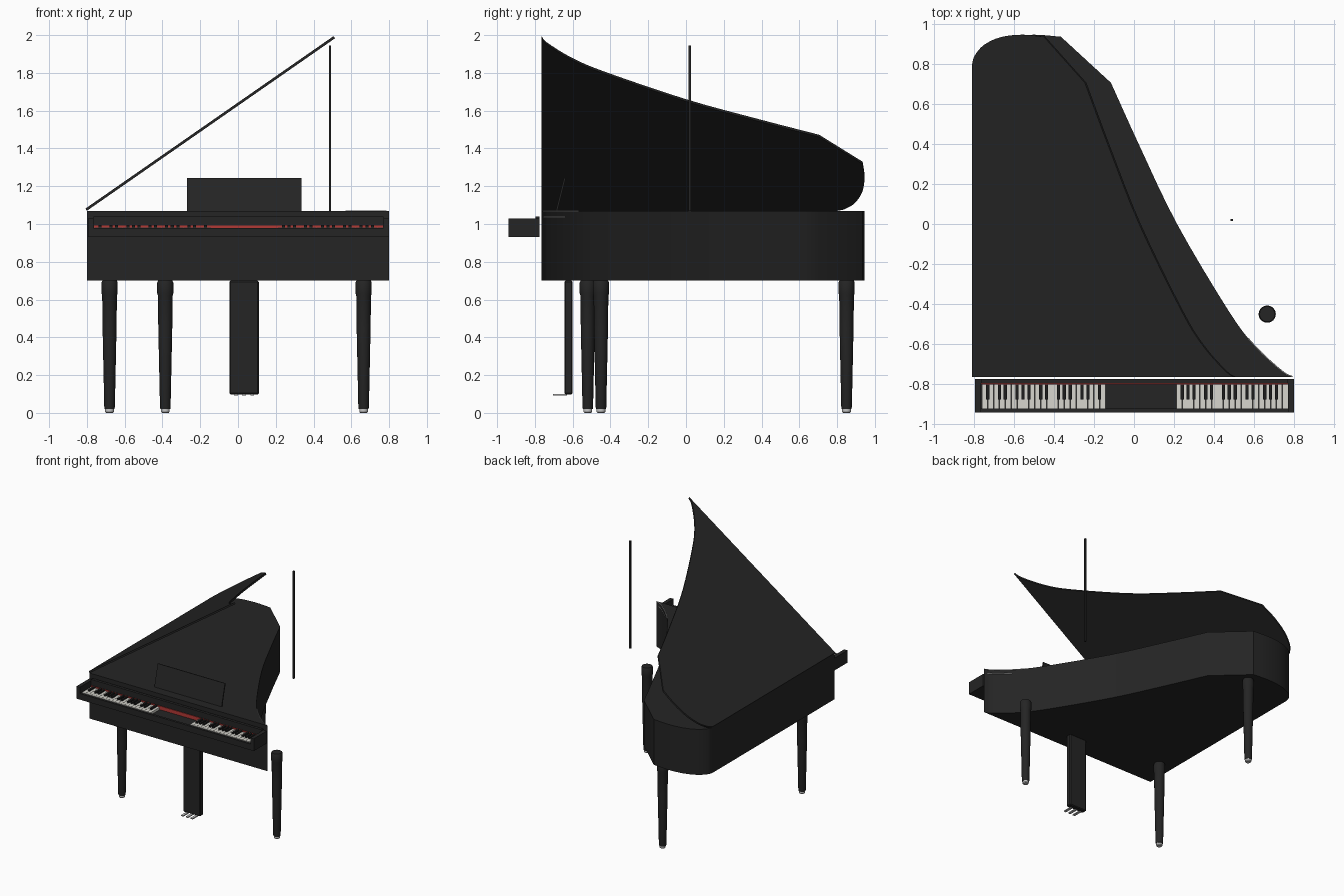
import bpy, bmesh, math
from mathutils import Matrix, Vector

if "Cube" in bpy.data.objects:
    bpy.data.objects.remove(bpy.data.objects["Cube"], do_unlink=True)


def material(name, rgb):
    m = bpy.data.materials.new(name)
    m.use_nodes = True
    m.diffuse_color = (*rgb, 1)
    bsdf = m.node_tree.nodes["Principled BSDF"]
    bsdf.inputs["Base Color"].default_value = (*rgb, 1)
    bsdf.inputs["Roughness"].default_value = 0.5
    return m


BLACK = material("black lacquer", (0.018, 0.018, 0.018))
EBONY = material("black key", (0.012, 0.012, 0.012))
IVORY = material("white key", (0.68, 0.67, 0.62))
FELT = material("red felt", (0.45, 0.04, 0.035))
METAL = material("light metal", (0.55, 0.55, 0.55))


def finish(name, bm, mat, smooth=False):
    bmesh.ops.recalc_face_normals(bm, faces=bm.faces)
    me = bpy.data.meshes.new(name)
    bm.to_mesh(me)
    bm.free()
    me.materials.append(mat)
    ob = bpy.data.objects.new(name, me)
    bpy.context.collection.objects.link(ob)
    if smooth:
        bpy.ops.object.select_all(action="DESELECT")
        ob.select_set(True)
        bpy.context.view_layer.objects.active = ob
        bpy.ops.object.shade_smooth_by_angle(angle=math.radians(30))
    return ob


def add_box(bm, x, y, z):
    size = [b - a for a, b in (x, y, z)]
    mid = [(a + b) / 2 for a, b in (x, y, z)]
    bmesh.ops.create_cube(bm, size=1, matrix=Matrix.Translation(mid) @ Matrix.Diagonal((*size, 1)))


def box(name, x, y, z, mat):
    bm = bmesh.new()
    add_box(bm, x, y, z)
    return finish(name, bm, mat)


def slab(name, outline, z0, z1, mat, matrix=Matrix()):
    bm = bmesh.new()
    face = bm.faces.new([bm.verts.new((x, y, z0)) for x, y in outline])
    top = bmesh.ops.extrude_face_region(bm, geom=[face])["geom"]
    bmesh.ops.translate(bm, vec=(0, 0, z1 - z0), verts=[v for v in top if isinstance(v, bmesh.types.BMVert)])
    bmesh.ops.transform(bm, matrix=matrix, verts=bm.verts)
    return finish(name, bm, mat, True)


def spline(points, steps=4):
    # Catmull-Rom curve through the points
    pts = [Vector(p) for p in points]
    pts = [2 * pts[0] - pts[1]] + pts + [2 * pts[-1] - pts[-2]]
    out = []
    for a, b, c, d in zip(pts, pts[1:], pts[2:], pts[3:]):
        for i in range(steps):
            t = i / steps
            out.append(b + (c - a) * t / 2 + (2 * a - 5 * b + 4 * c - d) * t * t / 2
                       + (3 * b - a - 3 * c + d) * t ** 3 / 2)
    return out + [pts[-2]]


# Wing-shaped outline shared by the case and the lid
bent_side = spline([(0.8, -0.765), (0.74, -0.735), (0.6, -0.605), (0.47, -0.43), (0.215, 0),
                    (0.03, 0.385), (-0.115, 0.705)])
tail = spline([(-0.365, 0.935), (-0.5, 0.945), (-0.63, 0.932), (-0.73, 0.893), (-0.785, 0.84), (-0.8, 0.8)])
outline = [Vector((-0.8, -0.765))] + bent_side + tail

slab("case", outline, 0.7, 1.07, BLACK)

# Raised lid, hinged along the straight side
hinge = Vector((-0.8, 0, 1.07))
raise_lid = (Matrix.Translation(hinge) @ Matrix.Rotation(-math.radians(34.8), 4, "Y")
             @ Matrix.Translation(-hinge))
slab("lid", outline, 1.07, 1.084, BLACK, raise_lid)
box("lid_prop", (0.481, 0.493), (0.014, 0.026), (1.07, 1.945), BLACK)

# Thin light trim by the front corner of the bent side
for i, (z, first, last) in enumerate([(1.068, 1, 10), (1.036, 2, 8)]):
    cu = bpy.data.curves.new("corner_trim", "CURVE")
    cu.dimensions = "3D"
    cu.bevel_depth = 0.003
    cu.bevel_resolution = 1
    path = bent_side[first:last]
    sp = cu.splines.new("POLY")
    sp.points.add(len(path) - 1)
    for p, v in zip(sp.points, path):
        p.co = (v.x, v.y, z, 1)
    cu.materials.append(METAL)
    bpy.context.collection.objects.link(bpy.data.objects.new(f"corner_trim_{i + 1}", cu))

# Leaning music desk
desk = box("music_desk", (-0.27, 0.335), (-0.005, 0.005), (0, 0.18), BLACK)
desk.location = (0, -0.685, 1.068)
desk.rotation_euler.x = -math.radians(14)

# Keyboard tray
box("key_bed", (-0.795, 0.8), (-0.94, -0.775), (0.93, 0.962), BLACK)
box("key_slip", (-0.765, 0.77), (-0.94, -0.921), (0.96, 0.979), BLACK)
box("fallboard", (-0.765, 0.77), (-0.797, -0.775), (0.96, 1.04), BLACK)
box("right_cheek", (-0.795, -0.765), (-0.94, -0.775), (0.96, 1.03), BLACK)
box("left_cheek", (0.77, 0.8), (-0.94, -0.775), (0.96, 1.03), BLACK)
box("felt_strip", (-0.763, 0.768), (-0.802, -0.797), (0.96, 0.992), FELT)

# Two banks of keys with a plain gap in the middle
pitch = 1.53 / 52
white, black = bmesh.new(), bmesh.new()
for bank in (range(21), range(33, 52)):
    for i in bank:
        x = -0.76 + i * pitch
        add_box(white, (x + 0.001, x + pitch - 0.001), (-0.92, -0.802), (0.962, 0.982))
        if i % 7 in (0, 2, 3, 5, 6) and i != bank[-1]:
            add_box(black, (x + pitch - 0.008, x + pitch + 0.008), (-0.875, -0.802), (0.965, 0.994))
finish("white_keys", white, IVORY)
finish("black_keys", black, EBONY)


def lathe(name, x, y, profile, mat, sides=24):
    bm = bmesh.new()
    rings = [[bm.verts.new((x + r * math.cos(a), y + r * math.sin(a), z))
              for a in (2 * math.pi * k / sides for k in range(sides))] for r, z in profile]
    for lo, hi in zip(rings, rings[1:]):
        for k in range(sides):
            n = (k + 1) % sides
            bm.faces.new((lo[k], lo[n], hi[n], hi[k]))
    bm.faces.new(rings[0])
    bm.faces.new(rings[-1])
    return finish(name, bm, mat, True)


# Tapered legs on small metal feet
for name, x, y in (("right_front", -0.68, -0.52), ("left_front", 0.665, -0.45), ("rear", -0.385, 0.85)):
    lathe(name + "_leg", x, y, [(0.026, 0.02), (0.028, 0.03), (0.037, 0.45), (0.039, 0.62),
                                (0.043, 0.635), (0.043, 0.69), (0.038, 0.7)], BLACK)
    lathe(name + "_foot", x, y, [(0.018, 0), (0.023, 0.006), (0.023, 0.02)], METAL)

# Pedal support and pedals
support = box("pedal_support", (-0.045, 0.11), (-0.643, -0.6), (0.098, 0.7), BLACK)
bevel = support.modifiers.new("bevel", "BEVEL")
bevel.width = 0.006
for i, x in enumerate((-0.01, 0.0325, 0.075)):
    box(f"pedal_{i + 1}", (x - 0.01, x + 0.01), (-0.703, -0.63), (0.092, 0.1), METAL)
